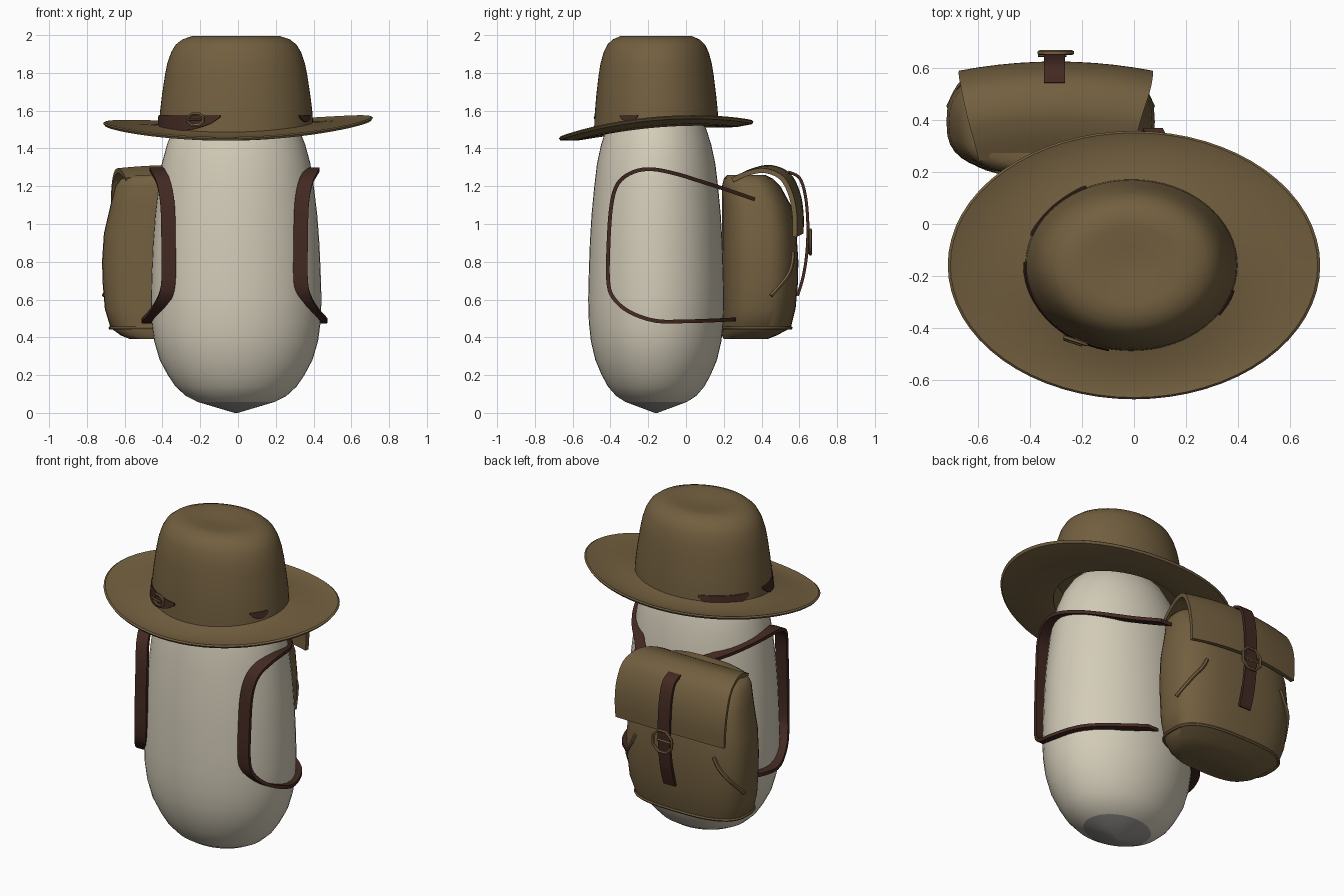
import bpy, bmesh, math
from mathutils import Vector

if "Cube" in bpy.data.objects:
    bpy.data.objects.remove(bpy.data.objects["Cube"])


def material(name, rgb):
    m = bpy.data.materials.new(name)
    m.diffuse_color = (*rgb, 1)
    m.use_nodes = True
    m.node_tree.nodes["Principled BSDF"].inputs["Base Color"].default_value = m.diffuse_color
    return m


CREAM = material("cream", (0.65, 0.60, 0.48))
GREY = material("grey", (0.32, 0.31, 0.29))
KHAKI = material("khaki", (0.17, 0.115, 0.05))
LEATHER = material("dark leather", (0.055, 0.022, 0.015))
CY = -0.158  # depth centre of the body and hat


def finish(ob, mat, angle=40):
    if mat:
        ob.data.materials.append(mat)
    bpy.ops.object.select_all(action='DESELECT')
    ob.select_set(True)
    bpy.context.view_layer.objects.active = ob
    if ob.type == 'CURVE' or ob.modifiers:
        bpy.ops.object.convert(target='MESH')
        ob = bpy.context.object
    bpy.ops.object.shade_smooth_by_angle(angle=math.radians(angle))
    return ob


def new_object(name, data):
    ob = bpy.data.objects.new(name, data)
    bpy.context.collection.objects.link(ob)
    return ob


def loft(name, rings, mat, angle=40):
    """Skin closed rings of points and cap both ends."""
    bm = bmesh.new()
    rows = [[bm.verts.new(p) for p in r] for r in rings]
    n = len(rows[0])
    for a, b in zip(rows, rows[1:]):
        for i in range(n):
            j = (i + 1) % n
            bm.faces.new((a[i], a[j], b[j], b[i]))
    bm.faces.new(rows[0][::-1])
    bm.faces.new(rows[-1])
    bmesh.ops.recalc_face_normals(bm, faces=bm.faces)
    me = bpy.data.meshes.new(name)
    bm.to_mesh(me)
    bm.free()
    return finish(new_object(name, me), mat, angle)


def oval(cx, cy, rx, ry, z, n=48, power=2):
    """Oval or rounded-box ring; z may be a function of x and y."""
    pts = []
    for i in range(n):
        t = 2 * math.pi * i / n
        c, s = math.cos(t), math.sin(t)
        x = cx + rx * math.copysign(abs(c) ** (2 / power), c)
        y = cy + ry * math.copysign(abs(s) ** (2 / power), s)
        pts.append((x, y, z(x, y) if callable(z) else z))
    return pts


def smooth_path(pts, steps=4):
    """Catmull-Rom interpolation through the points."""
    v = [Vector(p) for p in pts]
    v = [v[0]] + v + [v[-1]]
    out = []
    for a, b, c, d in zip(v, v[1:], v[2:], v[3:]):
        for k in range(steps):
            t = k / steps
            out.append(0.5 * (2 * b + (c - a) * t + (2 * a - 5 * b + 4 * c - d) * t * t
                              + (3 * b - a - 3 * c + d) * t ** 3))
    return out + [v[-1]]


def ribbon(name, pts, mat, thick, across=1, sag=0.0):
    """Strip along (x, y, z, half width) points, spread along x."""
    bm = bmesh.new()
    rows = []
    for p in smooth_path(pts):
        us = [2 * k / across - 1 for k in range(across + 1)]
        rows.append([bm.verts.new((p[0] + u * p[3], p[1] - sag * u * u, p[2] - sag * 0.5 * u * u))
                     for u in us])
    for a, b in zip(rows, rows[1:]):
        for i in range(across):
            bm.faces.new((a[i], a[i + 1], b[i + 1], b[i]))
    me = bpy.data.meshes.new(name)
    bm.to_mesh(me)
    bm.free()
    ob = new_object(name, me)
    mod = ob.modifiers.new("thickness", 'SOLIDIFY')
    mod.thickness, mod.offset = thick, 0
    return finish(ob, mat)


def tube(name, pts, radius, mat, closed=False):
    cu = bpy.data.curves.new(name, 'CURVE')
    cu.dimensions = '3D'
    cu.bevel_depth, cu.bevel_resolution, cu.use_fill_caps = radius, 1, True
    sp = cu.splines.new('POLY')
    sp.points.add(len(pts) - 1)
    for q, p in zip(sp.points, pts):
        q.co = (*p, 1)
    sp.use_cyclic_u = closed
    return finish(new_object(name, cu), mat, 50)


# Body: tall oval egg with a shallow grey base
profile = [(0, 0.02), (0.035, 0.28), (0.058, 0.45), (0.06, 0.46), (0.09, 0.59), (0.14, 0.71), (0.2, 0.80),
           (0.28, 0.895), (0.38, 0.96), (0.48, 0.99), (0.6, 1.0), (0.75, 0.99), (0.9, 0.975),
           (1.05, 0.95), (1.2, 0.91), (1.32, 0.87), (1.42, 0.81), (1.5, 0.74), (1.58, 0.63),
           (1.65, 0.47), (1.69, 0.25), (1.7, 0.02)]
body = loft("body", [oval(-0.01, CY, 0.452 * f, 0.36 * f, z) for z, f in profile], CREAM)
body.data.materials.append(GREY)
for f in body.data.polygons:
    f.material_index = 1 if f.center.z < 0.059 else 0


# Hat: one skin from the dented crown over the brim and into the opening
def brim_lift(x, y):
    return 0.085 * (y - CY) + 0.05 * (x / 0.715) ** 2 + 0.02 * x


def hat_ring(rx, ry, z, warp):
    return oval(-0.01 * (rx < 0.5), CY, rx, ry, lambda x, y: z + warp * brim_lift(x, y), 64)


crown = [(0.02, 1.982, 0), (0.22, 1.985, 0), (0.45, 1.996, 0), (0.58, 1.994, 0), (0.70, 1.977, 0),
         (0.785, 1.95, 0), (0.845, 1.91, 0), (0.895, 1.85, 0), (0.925, 1.79, 0),
         (0.965, 1.68, 0.1), (0.99, 1.59, 0.5), (1.0, 1.515, 1)]
rings = [hat_ring(0.407 * f, 0.329 * f, z, w) for f, z, w in crown]
rings += [hat_ring(*r, 1) for r in [(0.46, 0.37, 1.505), (0.57, 0.43, 1.497), (0.67, 0.49, 1.50),
                                    (0.705, 0.508, 1.505), (0.715, 0.515, 1.498), (0.705, 0.508, 1.486),
                                    (0.57, 0.43, 1.478), (0.42, 0.34, 1.486), (0.385, 0.305, 1.495)]]
rings += [hat_ring(0.36, 0.29, 1.62, 0.3)]
loft("hat", rings, KHAKI)


# Hat band: visible stretches of leather, thinned toward their ends
def band(name, start, end, low, high):
    sections = []
    for k in range(13):
        u = k / 12
        t = math.radians(start + (end - start) * u)
        c, s = math.cos(t), math.sin(t)
        bottom = high - (high - low) * max(0.15, math.sin(math.pi * u) ** 0.5)
        sections.append([(-0.01 + (0.385 + d) * c, CY + (0.308 + d) * s, z)
                         for d, z in ((0, bottom), (0.03, bottom), (0.023, high), (0, high))])
    loft(name, sections, LEATHER, 30)


band("hat_band_front", 178, 258, 1.49, 1.578)
band("hat_band_back", 115, 160, 1.51, 1.575)
band("hat_band_side", 325, 343, 1.54, 1.578)


# Buckles: ring with a prong
def buckle(name, x, y, z, rx, rz, r, tilt=0.0):
    pts = []
    for i in range(8):
        t = math.pi * (i + 0.5) / 4
        pts.append((x + rx * math.cos(t), y + tilt * math.cos(t), z + rz * math.sin(t)))
    tube(name, pts, r, KHAKI, True)
    tube(name + "_prong", [(x - rx, y - tilt - r, z), (x + rx * 0.6, y + tilt * 0.6 - r, z)], r * 0.8, KHAKI)


buckle("hat_buckle", -0.225, -0.448, 1.553, 0.045, 0.033, 0.008, -0.015)

# Backpack: rounded bag with a seam round the bottom
BX = -0.32
bag = [(0.39, 0.25, 0.20, 0.43), (0.41, 0.30, 0.19, 0.48), (0.45, 0.355, 0.19, 0.555),
       (0.55, 0.385, 0.19, 0.58), (0.68, 0.396, 0.19, 0.592), (0.8, 0.40, 0.19, 0.595),
       (0.95, 0.39, 0.19, 0.585), (1.1, 0.355, 0.19, 0.555), (1.2, 0.33, 0.19, 0.50),
       (1.24, 0.30, 0.20, 0.46), (1.26, 0.24, 0.22, 0.42)]
loft("backpack", [oval(BX, (a + b) / 2, hx, (b - a) / 2, z, 40, 2.8) for z, hx, a, b in bag], KHAKI)
tube("bag_seam", oval(BX, 0.372, 0.357, 0.184, 0.45, 40, 2.8), 0.009, KHAKI, True)

# Flap folded over the top and down the back
ribbon("bag_flap", [(-0.305, 0.28, 1.25, 0.29), (-0.305, 0.36, 1.285, 0.31), (-0.305, 0.45, 1.30, 0.335),
                    (-0.30, 0.54, 1.262, 0.36), (-0.30, 0.59, 1.17, 0.37), (-0.30, 0.61, 1.06, 0.37),
                    (-0.30, 0.61, 0.95, 0.365)], KHAKI, 0.025, 10, 0.035)

# Closing strap and its buckle
ribbon("bag_strap", [(-0.305, 0.54, 1.275, 0.04), (-0.305, 0.60, 1.245, 0.04), (-0.305, 0.632, 1.15, 0.04),
                     (-0.305, 0.645, 1.0, 0.04), (-0.305, 0.64, 0.85, 0.04), (-0.305, 0.62, 0.72, 0.04),
                     (-0.305, 0.59, 0.62, 0.04)], LEATHER, 0.016)
buckle("bag_buckle", -0.30, 0.658, 0.905, 0.068, 0.07, 0.009)

# Mirrored side cords and shoulder straps
loop = [(0.09, 0.365, 1.13), (0.17, 0.22, 1.18), (0.29, 0.08, 1.225), (0.37, -0.05, 1.265),
        (0.41, -0.18, 1.29), (0.405, -0.28, 1.275), (0.375, -0.36, 1.215), (0.355, -0.395, 1.10),
        (0.35, -0.41, 0.90), (0.35, -0.412, 0.70), (0.37, -0.385, 0.61), (0.415, -0.30, 0.535),
        (0.455, -0.16, 0.487), (0.41, 0.0, 0.485), (0.32, 0.11, 0.488), (0.10, 0.265, 0.495)]
cord = [(0.265, 0.566, 0.85), (0.295, 0.562, 0.79), (0.345, 0.535, 0.72), (0.39, 0.45, 0.62)]
for side, s in (("left", -1), ("right", 1)):
    tube("bag_cord_" + side, smooth_path([(BX + s * x, y, z) for x, y, z in cord]), 0.011, KHAKI)
    ribbon("shoulder_strap_" + side, [(-0.018 + s * x, y, z, 0.038) for x, y, z in loop], LEATHER, 0.02)
